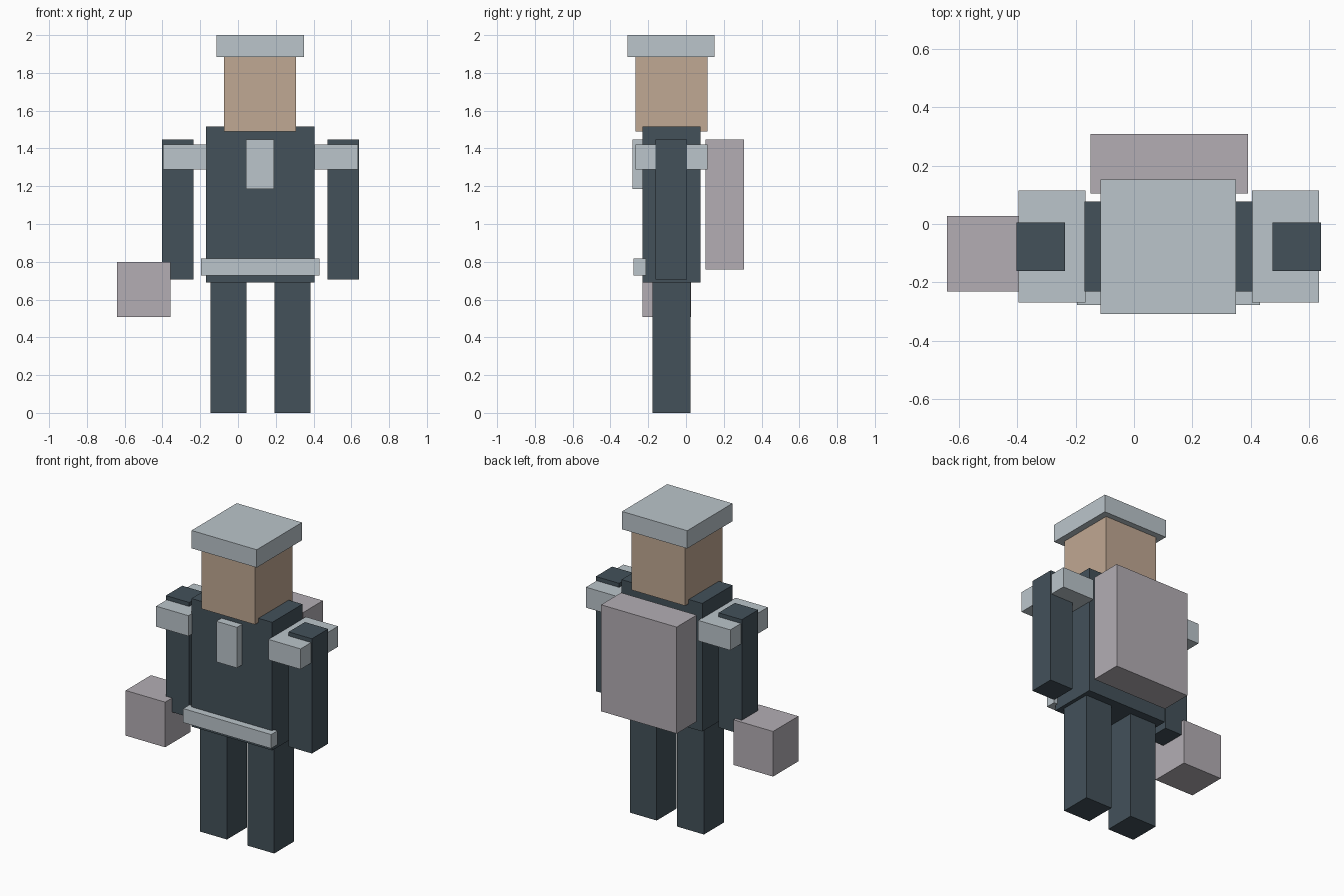
import bpy

if "Cube" in bpy.data.objects:
    bpy.data.objects.remove(bpy.data.objects["Cube"], do_unlink=True)


def material(name, rgb):
    """Flat material from display (sRGB) values, stored as linear."""
    lin = [((c / 255 + 0.055) / 1.055) ** 2.4 for c in rgb]
    mat = bpy.data.materials.new(name)
    mat.use_nodes = True
    mat.diffuse_color = (*lin, 1)
    bsdf = next(n for n in mat.node_tree.nodes if n.type == "BSDF_PRINCIPLED")
    bsdf.inputs["Base Color"].default_value = (*lin, 1)
    bsdf.inputs["Roughness"].default_value = 0.8
    return mat


slate = material("dark slate", (67, 81, 90))
pale = material("pale grey blue", (187, 197, 203))
skin = material("tan skin", (192, 168, 147))
mauve = material("mauve grey", (179, 174, 180))


def box(name, mat, x, y, z):
    """Box spanning the given (low, high) range on each axis."""
    spans = (x, y, z)
    bpy.ops.mesh.primitive_cube_add(size=1, location=[(a + b) / 2 for a, b in spans])
    obj = bpy.context.object
    obj.name = obj.data.name = name
    obj.scale = [b - a for a, b in spans]
    bpy.ops.object.transform_apply(location=False, rotation=False, scale=True)
    obj.data.materials.append(mat)
    return obj


MID = 0.119  # the body's own centre line


def pair(name, mat, inner, outer, y, z):
    """Right and left boxes mirrored about the body's centre line."""
    box("right_" + name, mat, (MID - outer, MID - inner), y, z)
    box("left_" + name, mat, (MID + inner, MID + outer), y, z)


# Body
box("torso", slate, (-0.17, 0.406), (-0.231, 0.077), (0.691, 1.517))
box("head", skin, (-0.073, 0.308), (-0.267, 0.114), (1.49, 1.886))
box("flat_cap", pale, (-0.115, 0.35), (-0.309, 0.152), (1.885, 2.0))

# Limbs
pair("leg", slate, 0.073, 0.264, (-0.178, 0.024), (0, 0.692))
pair("arm", slate, 0.355, 0.521, (-0.161, 0.005), (0.707, 1.447))

# Clothing details
pair("shoulder_pad", pale, 0.285, 0.515, (-0.268, 0.114), (1.289, 1.421))
box("belt", pale, (-0.196, 0.431), (-0.278, -0.213), (0.728, 0.818))
box("chest_plate", pale, (0.043, 0.191), (-0.283, -0.21), (1.185, 1.447))

# Luggage
box("backpack", mauve, (-0.149, 0.39), (0.104, 0.308), (0.76, 1.447))
box("hand_case", mauve, (-0.64, -0.358), (-0.231, 0.027), (0.507, 0.798))
